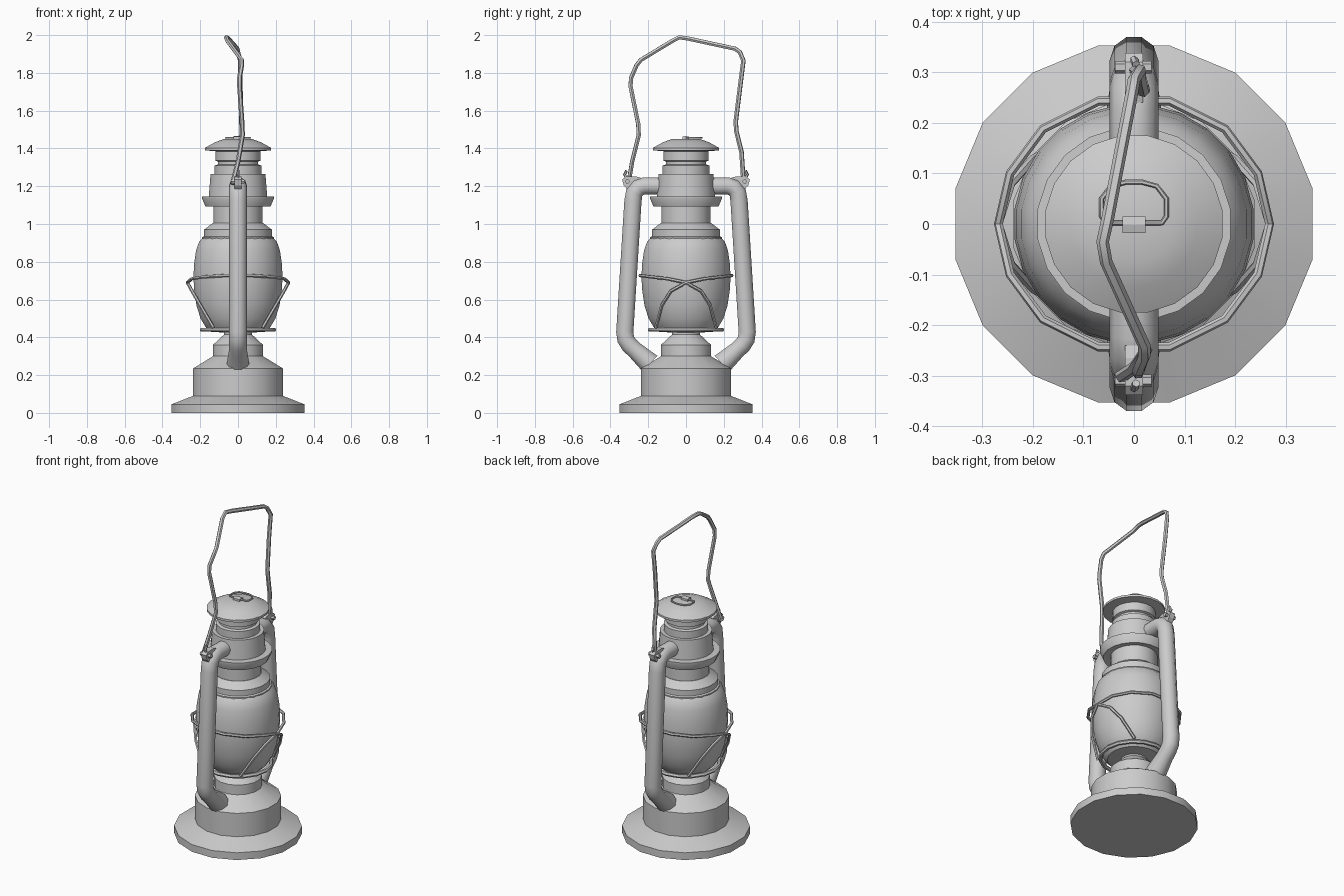
import bpy, bmesh, math
from mathutils import Matrix

if "Cube" in bpy.data.objects:
    bpy.data.objects.remove(bpy.data.objects["Cube"], do_unlink=True)


def smooth(obj, angle=32):
    bpy.ops.object.select_all(action='DESELECT')
    obj.select_set(True)
    bpy.context.view_layer.objects.active = obj
    bpy.ops.object.shade_smooth_by_angle(angle=math.radians(angle))


def add_mesh(name, bm):
    bmesh.ops.recalc_face_normals(bm, faces=bm.faces)
    mesh = bpy.data.meshes.new(name)
    bm.to_mesh(mesh)
    bm.free()
    obj = bpy.data.objects.new(name, mesh)
    bpy.context.collection.objects.link(obj)
    return obj


def lathe(name, profile, sides=16):
    """Revolve (radius, height) points around z, closed at both ends."""
    bm = bmesh.new()
    points = [(0, profile[0][1])] + profile + [(0, profile[-1][1])]
    verts = [bm.verts.new((r, 0, z)) for r, z in points]
    for a, b in zip(verts, verts[1:]):
        bm.edges.new((a, b))
    bmesh.ops.spin(bm, geom=bm.verts[:] + bm.edges[:], axis=(0, 0, 1), cent=(0, 0, 0),
                   angle=math.tau, steps=sides, use_duplicate=False)
    bmesh.ops.remove_doubles(bm, verts=bm.verts, dist=0.0005)
    bmesh.ops.rotate(bm, verts=bm.verts, matrix=Matrix.Rotation(math.pi / sides, 3, 'Z'))
    obj = add_mesh(name, bm)
    smooth(obj)
    return obj


def tube(name, points, radius, cyclic=False, detail=1, end_scale=1.0):
    """Sweep a round section along a path and turn it into a mesh."""
    curve = bpy.data.curves.new(name, 'CURVE')
    curve.dimensions = '3D'
    curve.bevel_depth = radius
    curve.bevel_resolution = detail
    curve.use_fill_caps = True
    spline = curve.splines.new('POLY')
    spline.points.add(len(points) - 1)
    for p, co in zip(spline.points, points):
        p.co = (*co, 1)
    spline.points[-1].radius = end_scale
    spline.use_cyclic_u = cyclic
    obj = bpy.data.objects.new(name, curve)
    bpy.context.collection.objects.link(obj)
    bpy.ops.object.select_all(action='DESELECT')
    obj.select_set(True)
    bpy.context.view_layer.objects.active = obj
    bpy.ops.object.convert(target='MESH')
    obj = bpy.context.view_layer.objects.active
    smooth(obj, 50)
    return obj


def prism(name, outline, thickness):
    """Extrude a (y, z) outline along x, centred on x = 0."""
    bm = bmesh.new()
    face = bm.faces.new([bm.verts.new((-thickness / 2, y, z)) for y, z in outline])
    grown = bmesh.ops.extrude_face_region(bm, geom=[face])
    bmesh.ops.translate(bm, vec=(thickness, 0, 0),
                        verts=[v for v in grown["geom"] if isinstance(v, bmesh.types.BMVert)])
    return add_mesh(name, bm)


# Fuel tank with wide foot, and burner neck
lathe("tank_base", [(.36, 0), (.36, .045), (.243, .09), (.243, .235), (.135, .30),
                    (.135, .36), (.075, .415), (.075, .44)])

# Glass globe with its rounded underside
lathe("glass_globe", [(.07, .425), (.15, .43), (.17, .45), (.2, .5), (.222, .57), (.234, .65),
                      (.238, .72), (.234, .79), (.224, .86), (.208, .905), (.19, .925)], 24)

# Ring that holds the globe
seat = [(.19 * math.cos(i * math.tau / 16), .19 * math.sin(i * math.tau / 16), .44)
        for i in range(16)]
tube("globe_seat_ring", seat, .012, cyclic=True)

# Collar and chimney
lathe("globe_collar", [(.192, .915), (.192, .93), (.182, .935), (.182, .97), (.135, 1.005)], 20)
lathe("chimney", [(.132, .99), (.132, 1.1), (.15, 1.1), (.15, 1.14), (.157, 1.14), (.147, 1.265),
                  (.125, 1.265), (.125, 1.31), (.108, 1.315), (.108, 1.33), (.121, 1.335),
                  (.121, 1.4)], 20)
lathe("chimney_flange", [(.13, 1.1), (.174, 1.092), (.193, 1.135), (.193, 1.145),
                         (.15, 1.147)], 20)
lathe("chimney_cap", [(.12, 1.385), (.177, 1.39), (.177, 1.403), (.125, 1.432),
                      (.075, 1.45)], 20)

# Finger loop and hinge on the cap
half = [(0, .002), (.055, .002), (.064, .015), (.064, .05), (.045, .075), (.015, .083)]
loop = half + [(-x, y) for x, y in reversed(half[1:])]
tube("cap_loop", [(x, y, 1.456) for x, y in loop], .005, cyclic=True)
prism("cap_hinge", [(-.018, 1.445), (.015, 1.445), (.015, 1.462), (-.002, 1.466),
                    (-.018, 1.462)], .045)

# Side air tubes, ears and pins at both ends of the y axis
arm = [(.11, 1.2), (.22, 1.202), (.252, 1.192), (.274, 1.165), (.281, 1.12), (.324, .43),
       (.319, .39), (.3, .36), (.268, .33), (.19, .26)]
ear = [(.24, 1.245), (.265, 1.252), (.32, 1.25), (.338, 1.235), (.33, 1.205), (.3, 1.17),
       (.27, 1.17)]
for side, label in ((-1, "front"), (1, "back")):
    tube(label + "_air_tube", [(0, side * y, z) for y, z in arm], .048, detail=3, end_scale=1.25)
    prism(label + "_handle_ear", [(side * y, z) for y, z in ear], .035)
    tube(label + "_ear_pin", [(x, side * .31, 1.225) for x in (-.038, .035)], .012)
    tube(label + "_ear_hook", [(.005, side * .315, 1.24), (0, side * .325, 1.262),
                               (.004, side * .315, 1.282)], .008)

# Crossing guard wires around the globe
guard = [(.13, -.16, .45), (.2, -.128, .57), (.243, -.08, .645), (.268, 0, .69),
         (.245, .1, .71), (.18, .188, .72), (.07, .243, .727)]
for side, label in ((1, "back"), (-1, "front")):
    path = [(x, side * y, z) for x, y, z in guard]
    path += [(-x, y, z) for x, y, z in reversed(path)]
    tube(label + "_guard_wire", path, .009)

# Bent carrying handle
tube("carrying_handle", [
    (-.03, -.305, 1.21), (0, -.285, 1.33), (.024, -.25, 1.47), (.022, -.253, 1.53),
    (.008, -.294, 1.73), (.008, -.29, 1.775), (.02, -.262, 1.84), (.02, -.24, 1.868),
    (-.055, -.075, 1.968), (-.062, -.035, 1.988), (-.052, .01, 1.982), (-.004, .26, 1.928),
    (0, .285, 1.91), (.012, .304, 1.865), (.012, .288, 1.74), (.018, .263, 1.54),
    (.02, .267, 1.49), (.012, .294, 1.38), (0, .305, 1.21)], .0125)
